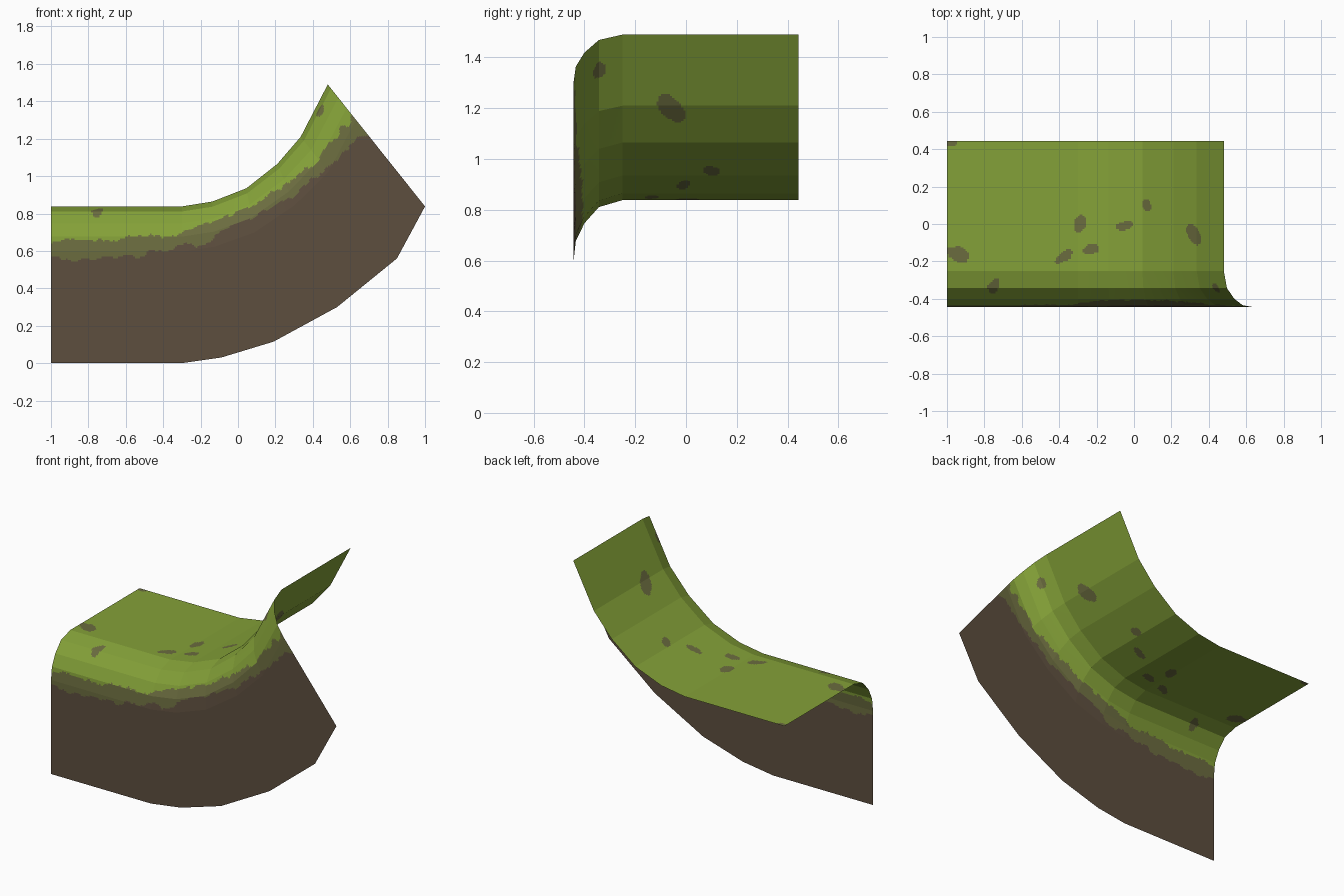
import bpy, bmesh, math
from mathutils import Vector, noise

if "Cube" in bpy.data.objects:
    bpy.data.objects.remove(bpy.data.objects["Cube"])

# Sweep stations: upper edge and lower edge of the curved bank (x, z)
UPPER = [(-1, .838), (-.30, .838), (-.137, .864), (.045, .935), (.21, 1.065), (.335, 1.21), (.48, 1.49)]
LOWER = [(-1, 0), (-.30, 0), (-.09, .03), (.19, .115), (.53, .30), (.85, .56), (1, .838)]
# Cross-section: (y, depth below the upper edge)
PROFILE = [(.443, 0), (-.25, 0), (-.343, .027), (-.40, .09), (-.434, .16), (-.443, .24), (-.443, .44), (-.443, .83)]
# Depth of the grass edge and of the moss edge along the upper edge (x, grass, moss)
EDGES = [(-1, .18, .26), (-.6, .18, .27), (-.4, .155, .235), (-.28, .14, .21), (-.2, .11, .215), (0, .095, .16),
         (.21, .12, .19), (.335, .15, .22), (.42, .19, .28), (.48, .21, .34)]
# Bare patches seen from above: x, y, half width, half height, tilt
SPOTS = [(-.94, -.16, .065, .038, -.2), (-.75, -.33, .026, .042, -.3), (-.37, -.17, .05, .026, .6),
         (-.29, 0, .032, .05, -.2), (-.23, -.135, .042, .025, .1), (-.05, -.01, .05, .024, .2),
         (.07, .095, .023, .032, .1), (.32, -.06, .032, .062, .35), (-.98, .432, .03, .017, 0),
         (.42, -.338, .016, .026, 0)]
STEP = .009


def material(name, rgb):
    m = bpy.data.materials.new(name)
    lin = [((c / 255 + .055) / 1.055) ** 2.4 for c in rgb]
    m.diffuse_color = (*lin, 1)
    m.use_nodes = True
    m.node_tree.nodes["Principled BSDF"].inputs["Base Color"].default_value = m.diffuse_color
    return m


def subdivide(points, last_whole=False):
    """Parameters (segment, fraction) splitting a polyline into small steps."""
    out = []
    for i in range(len(points) - 1):
        whole = last_whole and i == len(points) - 2
        n = 1 if whole else max(1, math.ceil(math.dist(points[i], points[i + 1]) / STEP))
        out += [(i, k / n) for k in range(n)]
    return out + [(len(points) - 2, 1.0)]


def mix(points, seg, f):
    return Vector(points[seg]).lerp(Vector(points[seg + 1]), f)


def edge_depths(x):
    for a, b in zip(EDGES, EDGES[1:]):
        if x <= b[0]:
            f = (x - a[0]) / (b[0] - a[0])
            return a[1] + f * (b[1] - a[1]), a[2] + f * (b[2] - a[2])
    return EDGES[-1][1:]


def in_spot(x, y):
    wobble = .35 * noise.noise(Vector((x * 22, y * 22, 3)))
    for cx, cy, rx, ry, t in SPOTS:
        dx, dy = x - cx, y - cy
        a = dx * math.cos(t) + dy * math.sin(t)
        b = dy * math.cos(t) - dx * math.sin(t)
        if math.hypot(a / rx, b / ry) < 1 + wobble:
            return True
    return False


def colour(x, y, depth, along):
    if depth > .44:
        return 2
    grass, moss = edge_depths(x)
    j1 = .035 * noise.noise(Vector((along * 13, depth * 9, 0))) + .016 * noise.noise(Vector((along * 37, depth * 20, 1)))
    j2 = .03 * noise.noise(Vector((along * 12, depth * 9, 7))) + .014 * noise.noise(Vector((along * 35, depth * 20, 5)))
    if depth > moss + j2:
        return 2
    if depth > grass + j1 or (depth < .15 and in_spot(x, y)):
        return 1
    return 0


# Grassy bank: one open sheet swept along the curve
stations = subdivide(UPPER)
rows = subdivide(PROFILE, last_whole=True)
bm = bmesh.new()
grid, info = [], []
along, prev = 0, Vector(UPPER[0])
for s, f in stations:
    top, low = mix(UPPER, s, f), mix(LOWER, s, f)
    along += (top - prev).length
    prev = top
    line, data = [], []
    for r, g in rows:
        y, depth = mix(PROFILE, r, g)
        p = top.lerp(low, depth / .83)
        line.append(bm.verts.new((p.x, y, p.y)))
        data.append((top.x, p.x, y, depth, along))
    grid.append(line)
    info.append(data)

for i in range(len(grid) - 1):
    for j in range(len(rows) - 1):
        face = bm.faces.new((grid[i][j], grid[i][j + 1], grid[i + 1][j + 1], grid[i + 1][j]))
        tx, px, y, depth, al = [(a + b) / 2 for a, b in zip(info[i][j], info[i + 1][j + 1])]
        k = colour(tx, y, depth, al)
        # patches use the true position, edges the position along the top
        face.material_index = k

mesh = bpy.data.meshes.new("grassy_bank")
bm.to_mesh(mesh)
bm.free()
for m in (material("grass green", (132, 161, 56)),
          material("mossy earth", (107, 108, 63)),
          material("brown earth", (93, 78, 62))):
    mesh.materials.append(m)
bank = bpy.data.objects.new("grassy_bank", mesh)
bpy.context.collection.objects.link(bank)
